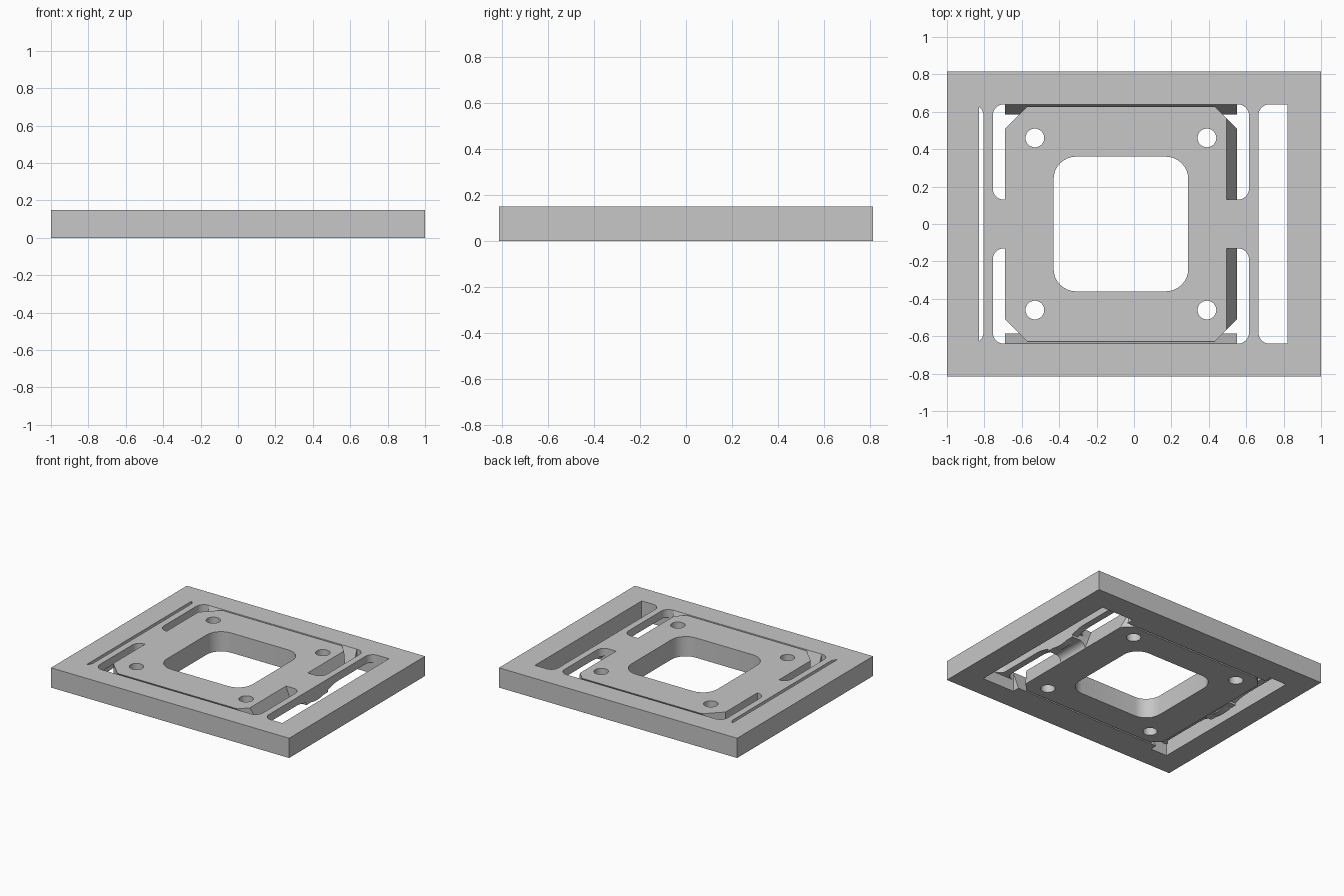
import bpy, bmesh, math
from mathutils import Vector

cube = bpy.data.objects.get("Cube")
if cube:
    bpy.data.objects.remove(cube, do_unlink=True)

grey = bpy.data.materials.new("light grey")
grey.use_nodes = True
color = (0.57, 0.57, 0.57, 1)
grey.diffuse_color = color
grey.node_tree.nodes["Principled BSDF"].inputs["Base Color"].default_value = color

T = 0.15            # overall thickness
CX = -0.07          # centre of the moving stage
STAGE, OPEN_Y = 0.62, 0.64
BEAM_Z = 0.09       # underside of the thin beams


def finish(name, bm):
    bmesh.ops.recalc_face_normals(bm, faces=bm.faces)
    mesh = bpy.data.meshes.new(name)
    bm.to_mesh(mesh)
    bm.free()
    mesh.materials.append(grey)
    obj = bpy.data.objects.new(name, mesh)
    bpy.context.collection.objects.link(obj)
    return obj


def prism(name, outline, start, end, axis="z"):
    """Extrude a 2D outline along one axis."""
    place = {"z": lambda a, b, c: (a, b, c),
             "x": lambda a, b, c: (c, a, b),
             "y": lambda a, b, c: (a, c, b)}[axis]
    bm = bmesh.new()
    face = bm.faces.new([bm.verts.new(place(a, b, start)) for a, b in outline])
    step = Vector(place(0, 0, end - start))
    new = bmesh.ops.extrude_face_region(bm, geom=[face])["geom"]
    bmesh.ops.translate(bm, vec=step, verts=[v for v in new if isinstance(v, bmesh.types.BMVert)])
    return finish(name, bm)


def arc(cx, cy, r, a0, a1, n=8):
    angles = [math.radians(a0 + (a1 - a0) * i / n) for i in range(n + 1)]
    return [(cx + r * math.cos(a), cy + r * math.sin(a)) for a in angles]


def rect(x0, x1, y0, y1):
    return [(x0, y0), (x1, y0), (x1, y1), (x0, y1)]


def boolean(obj, cutter, operation="DIFFERENCE"):
    mod = obj.modifiers.new("cut", "BOOLEAN")
    mod.object, mod.operation, mod.solver = cutter, operation, "EXACT"
    cutter.hide_render = True
    bpy.context.view_layer.update()
    graph = bpy.context.evaluated_depsgraph_get()
    mesh = bpy.data.meshes.new_from_object(obj.evaluated_get(graph))
    obj.modifiers.clear()
    obj.data = mesh
    bpy.data.objects.remove(cutter, do_unlink=True)


parts = []

# Outer frame with its rectangular opening
frame = prism("outer_frame", rect(-1, 1, -0.815, 0.815), 0, T)
boolean(frame, prism("opening", rect(-0.83, 0.82, -OPEN_Y, OPEN_Y), -0.1, 0.3))
parts.append(frame)

# Sloped ledges of the frame beside the stage
for side, label in ((1, "back"), (-1, "front")):
    profile = [(side * OPEN_Y, T), (side * 0.585, 0), (side * OPEN_Y, 0)]
    parts.append(prism(label + "_ledge", profile, CX - STAGE, CX + STAGE, "x"))

# Moving stage: chamfered plate trimmed by slanted sides
x0, x1, y, c = CX - STAGE, CX + STAGE, 0.627, 0.117
stage = prism("moving_stage", [(x0 + c, -y), (x1 - c, -y), (x1, c - y), (x1, y - c),
                               (x1 - c, y), (x0 + c, y), (x0, y - c), (x0, c - y)], 0, T)
bm = bmesh.new()
for z, right, half in ((T, 0.495, 0.627), (0, x1, 0.572)):
    for px, py in rect(x0, right, -half, half):
        bm.verts.new((px, py, z))
bmesh.ops.convex_hull(bm, input=bm.verts)
boolean(stage, finish("slant_trim", bm), "INTERSECT")

# Central window and four screw holes
w, r = 0.36, 0.12
corners = ((1, 1, 0), (-1, 1, 90), (-1, -1, 180), (1, -1, 270))
window = [p for sx, sy, a in corners
          for p in arc(CX + sx * (w - r), sy * (w - r), r, a, a + 90)]
boolean(stage, prism("window", window, -0.1, 0.3))
for sx, sy, a in corners:
    hole = arc(CX + sx * 0.46, sy * 0.46, 0.05, 0, 360, 32)[:-1]
    boolean(stage, prism("screw_hole", hole, -0.1, 0.3))
parts.append(stage)

# Flexure beams with filleted ends, a hub and a neck to the stage
inner, outer, r = 0.685, 0.735, 0.06      # distances from the stage centre
half = (arc(outer + r, OPEN_Y - r, r, 180, 90)
        + arc(inner - r, OPEN_Y - r, r, 90, 0)
        + arc(inner - r, 0.13 + r, r, 0, -90) + [(0.5, 0.13)])
beam = half + [(a, -b) for a, b in reversed(half)]
hub = [(0.25 * t / 10, BEAM_Z - 0.025 * (1 + math.cos(math.pi * t / 10))) for t in range(-10, 11)]
neck = [(0.5, T), (0.5, 0)] + arc(STAGE + 0.05, 0, 0.05, 180, 90) + [(outer, 0.05), (outer, T)]
for side, label in ((1, "left"), (-1, "right")):
    flip = lambda pts: [(CX + side * a, b) for a, b in pts]
    parts.append(prism(label + "_beam", flip(beam), BEAM_Z, T))
    parts.append(prism(label + "_beam_hub", hub, CX + side * inner, CX + side * outer, "x"))
    parts.append(prism(label + "_neck", flip(neck), -0.13, 0.13, "y"))

# Smooth curved walls while keeping machined edges sharp
bpy.ops.object.select_all(action="DESELECT")
for obj in parts:
    obj.select_set(True)
bpy.context.view_layer.objects.active = frame
bpy.ops.object.shade_smooth_by_angle(angle=math.radians(30))
